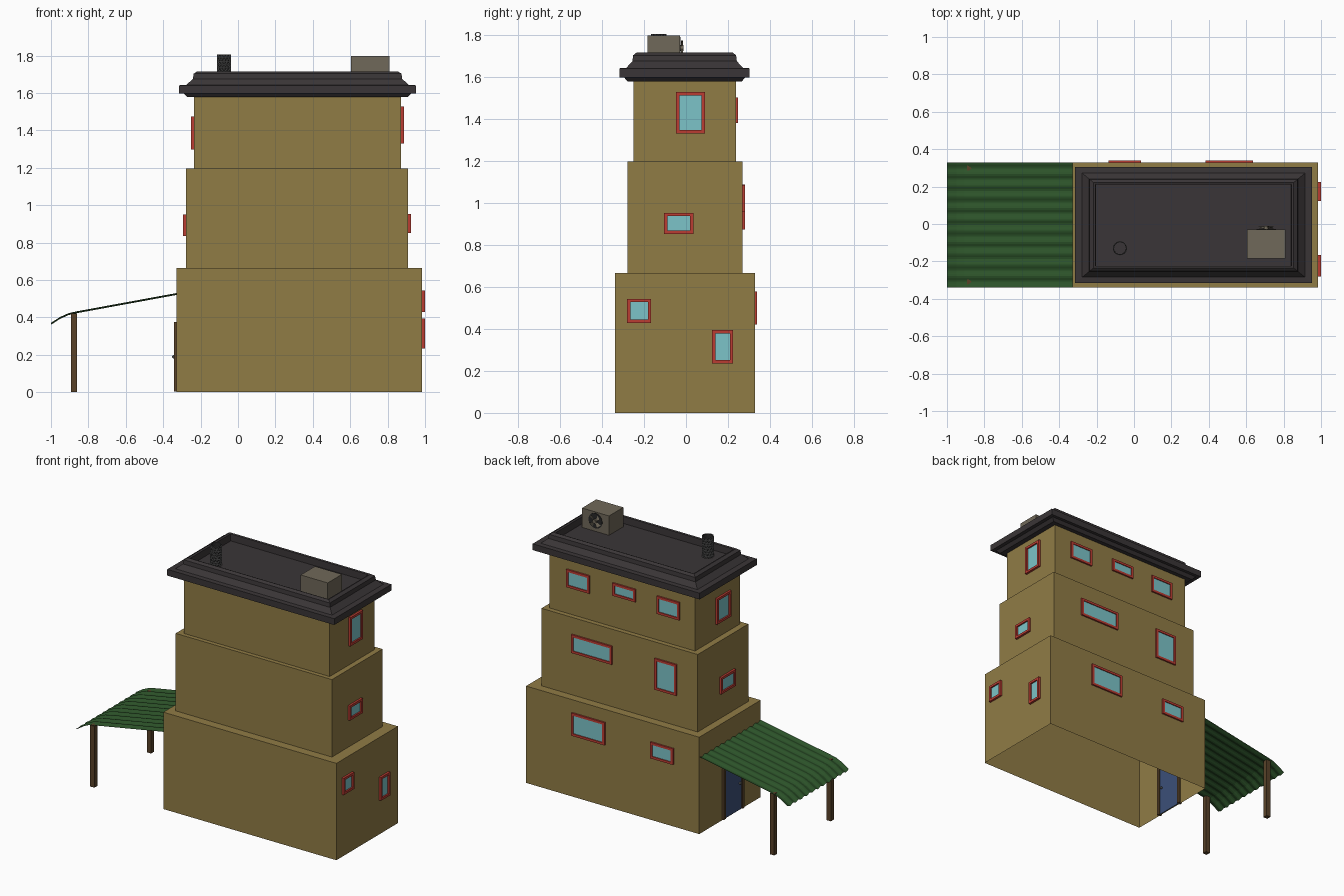
import bpy, bmesh, math

if "Cube" in bpy.data.objects:
    bpy.data.objects.remove(bpy.data.objects["Cube"])

def material(name, rgb):
    m = bpy.data.materials.new(name)
    m.diffuse_color = (*rgb, 1)
    m.use_nodes = True
    m.node_tree.nodes["Principled BSDF"].inputs["Base Color"].default_value = m.diffuse_color
    return m

WALL = material("plaster", (0.28, 0.20, 0.06))
ROOF = material("roof_dark", (0.042, 0.036, 0.038))
GREEN = material("canopy_green", (0.025, 0.085, 0.022))
GLASS = material("glass", (0.2, 0.55, 0.58))
RED = material("frame_red", (0.5, 0.045, 0.032))
WOOD = material("wood", (0.10, 0.055, 0.022))
BLUE = material("door_blue", (0.045, 0.08, 0.19))
METAL = material("unit_metal", (0.16, 0.138, 0.10))
GREY = material("vent_grey", (0.16, 0.16, 0.16))
BLACK = material("fan_black", (0.02, 0.02, 0.02))

def finish(bm, name, mat):
    bmesh.ops.recalc_face_normals(bm, faces=bm.faces)
    me = bpy.data.meshes.new(name)
    bm.to_mesh(me)
    bm.free()
    me.materials.append(mat)
    ob = bpy.data.objects.new(name, me)
    bpy.context.collection.objects.link(ob)
    return ob

def boxes(name, mat, spans):
    """One object from boxes given as ((x0, x1), (y0, y1), (z0, z1))."""
    bm = bmesh.new()
    for span in spans:
        vs = bmesh.ops.create_cube(bm, size=1)["verts"]
        for v in vs:
            v.co = [(a + b) / 2 + c * (b - a) for (a, b), c in zip(span, v.co)]
    return finish(bm, name, mat)

def ring_shell(name, mat, rings, cap_start, cap_end):
    """Skin a stack of rectangles given as (x0, x1, y0, y1, z)."""
    bm = bmesh.new()
    loops = [[bm.verts.new(p) for p in ((a, c, z), (b, c, z), (b, d, z), (a, d, z))]
             for a, b, c, d, z in rings]
    for lo, hi in zip(loops, loops[1:]):
        for i in range(4):
            j = (i + 1) % 4
            bm.faces.new((lo[i], lo[j], hi[j], hi[i]))
    if cap_start:
        bm.faces.new(loops[0][::-1])
    if cap_end:
        bm.faces.new(loops[-1])
    return finish(bm, name, mat)

# Three stepped storeys: x0, x1, y0, y1, bottom, top (hollow, open underneath)
FLOORS = [(-0.33, 0.985, -0.339, 0.328, 0.0, 0.665),
          (-0.278, 0.909, -0.279, 0.27, 0.665, 1.197),
          (-0.235, 0.872, -0.25, 0.237, 1.197, 1.58)]
ring_shell("stepped_walls", WALL, [(*f[:4], z) for f in FLOORS for z in f[4:]], False, True)

# Roof with projecting eaves, stepped parapet and sunken deck
X0, X1, Y0, Y1 = FLOORS[2][:4]
profile = [(0.035, 1.578), (0.055, 1.598), (0.081, 1.598), (0.081, 1.641), (0.042, 1.643),
           (0.006, 1.675), (0.002, 1.703), (-0.018, 1.716), (-0.03, 1.712), (-0.032, 1.665)]
ring_shell("roof", ROOF, [(X0 - d, X1 + d, Y0 - d * 0.82, Y1 + d * 0.82, z)
                          for d, z in profile], True, True)

# Windows: side, storey, span along the wall, z span
WINDOWS = [("right", 0, -0.28, -0.166, 0.428, 0.543), ("right", 0, 0.124, 0.225, 0.235, 0.395),
           ("right", 1, -0.104, 0.036, 0.852, 0.953), ("right", 2, -0.047, 0.091, 1.33, 1.527),
           ("left", 1, -0.126, 0.034, 0.836, 0.95), ("left", 2, -0.137, 0.017, 1.297, 1.474),
           ("back", 0, 0.383, 0.636, 0.422, 0.578), ("back", 0, -0.137, 0.037, 0.427, 0.538),
           ("back", 1, 0.369, 0.677, 0.957, 1.083), ("back", 1, -0.122, 0.045, 0.874, 1.088),
           ("back", 2, 0.562, 0.738, 1.38, 1.502), ("back", 2, 0.213, 0.387, 1.415, 1.502),
           ("back", 2, -0.12, 0.052, 1.38, 1.502)]
SIDES = {"right": (1, 1), "left": (0, -1), "back": (3, 1)}

for n, (side, storey, u0, u1, z0, z1) in enumerate(WINDOWS, 1):
    index, sign = SIDES[side]
    wall = FLOORS[storey][index]

    def span(u, z, depth):
        d = tuple(sorted((wall - sign * 0.004, wall + sign * depth)))
        return (u, d, z) if side == "back" else (d, u, z)

    t, h = 0.016, 0.015 if side != "back" else 0.011
    boxes(f"{side}_window_frame_{n}", RED,
          [span((u0, u1), (z0, z0 + t), h), span((u0, u1), (z1 - t, z1), h),
           span((u0, u0 + t), (z0 + t, z1 - t), h), span((u1 - t, u1), (z0 + t, z1 - t), h)])
    boxes(f"{side}_window_pane_{n}", GLASS,
          [span((u0 + t, u1 - t), (z0 + t, z1 - t), 0.005)])

# Door through the left wall, with frame and a knob on each face
boxes("door", BLUE, [((-0.335, -0.325), (-0.125, 0.06), (0.005, 0.355))])
boxes("door_frame", WOOD, [((-0.343, -0.317), (-0.145, -0.123), (0.005, 0.375)),
                           ((-0.343, -0.317), (0.058, 0.08), (0.005, 0.375)),
                           ((-0.343, -0.317), (-0.123, 0.058), (0.353, 0.375))])
bm = bmesh.new()
for x in (-0.344, -0.316):
    vs = bmesh.ops.create_icosphere(bm, subdivisions=2, radius=0.009)["verts"]
    bmesh.ops.translate(bm, verts=vs, vec=(x, -0.1, 0.19))
finish(bm, "door_knobs", GREY)

# Corrugated canopy swept along its bent slope
slope = [(-1.0, 0.366), (-0.95, 0.398), (-0.905, 0.418), (-0.86, 0.428), (-0.33, 0.525)]
waves, steps = 11, 6
bm = bmesh.new()
rows = []
for i in range(waves * steps + 1):
    y = -0.339 + 0.667 * i / (waves * steps)
    dz = 0.005 * math.cos(2 * math.pi * i / steps)
    rows.append([bm.verts.new((x, y, z + dz)) for x, z in slope])
for a, b in zip(rows, rows[1:]):
    for k in range(len(slope) - 1):
        bm.faces.new((a[k], a[k + 1], b[k + 1], b[k]))
finish(bm, "canopy", GREEN)

# Canopy posts
for name, y in (("front_post", -0.312), ("back_post", 0.302)):
    boxes(name, WOOD, [((-0.893, -0.861), (y - 0.016, y + 0.016), (0, 0.421))])

# Rooftop cooling unit with a fan on its back face
boxes("cooling_unit", METAL, [((0.605, 0.81), (-0.184, -0.029), (1.665, 1.798))])

def back_cylinder(bm, radius, y0, y1, sides):
    vs = bmesh.ops.create_cone(bm, cap_ends=True, segments=sides, radius1=radius,
                               radius2=radius, depth=y1 - y0)["verts"]
    for v in vs:
        x, y, z = v.co
        v.co = (0.707 + x, (y0 + y1) / 2 + z, 1.738 + y)

bm = bmesh.new()
back_cylinder(bm, 0.052, -0.032, -0.026, 20)
finish(bm, "fan_recess", BLACK)
bm = bmesh.new()
back_cylinder(bm, 0.014, -0.03, -0.012, 12)
for k in range(4):
    a = math.pi / 4 + k * math.pi / 2
    corners = []
    for r, off, y in ((0.01, -0.25, -0.024), (0.046, -0.35, -0.024),
                      (0.046, 0.35, -0.014), (0.01, 0.25, -0.014)):
        corners.append(bm.verts.new((0.707 + r * math.cos(a + off), y,
                                     1.738 + r * math.sin(a + off))))
    bm.faces.new(corners)
finish(bm, "fan_blades", METAL)

# Open vent pipe with a mesh sleeve
for name, radius, mat in (("vent_pipe", 0.032, BLACK), ("vent_mesh", 0.035, GREY)):
    bm = bmesh.new()
    sides, levels = 12, 8
    rings = [[bm.verts.new((-0.075 + radius * math.cos(2 * math.pi * (i + j / 2) / sides),
                            -0.13 + radius * math.sin(2 * math.pi * (i + j / 2) / sides),
                            1.662 + 0.143 * j / levels)) for i in range(sides)]
             for j in range(levels + 1)]
    for a, b in zip(rings, rings[1:]):
        for i in range(sides):
            k = (i + 1) % sides
            bm.faces.new((a[i], a[k], b[i]))
            bm.faces.new((a[k], b[k], b[i]))
    ob = finish(bm, name, mat)
    if name == "vent_mesh":
        ob.modifiers.new("lattice", "WIREFRAME").thickness = 0.005
